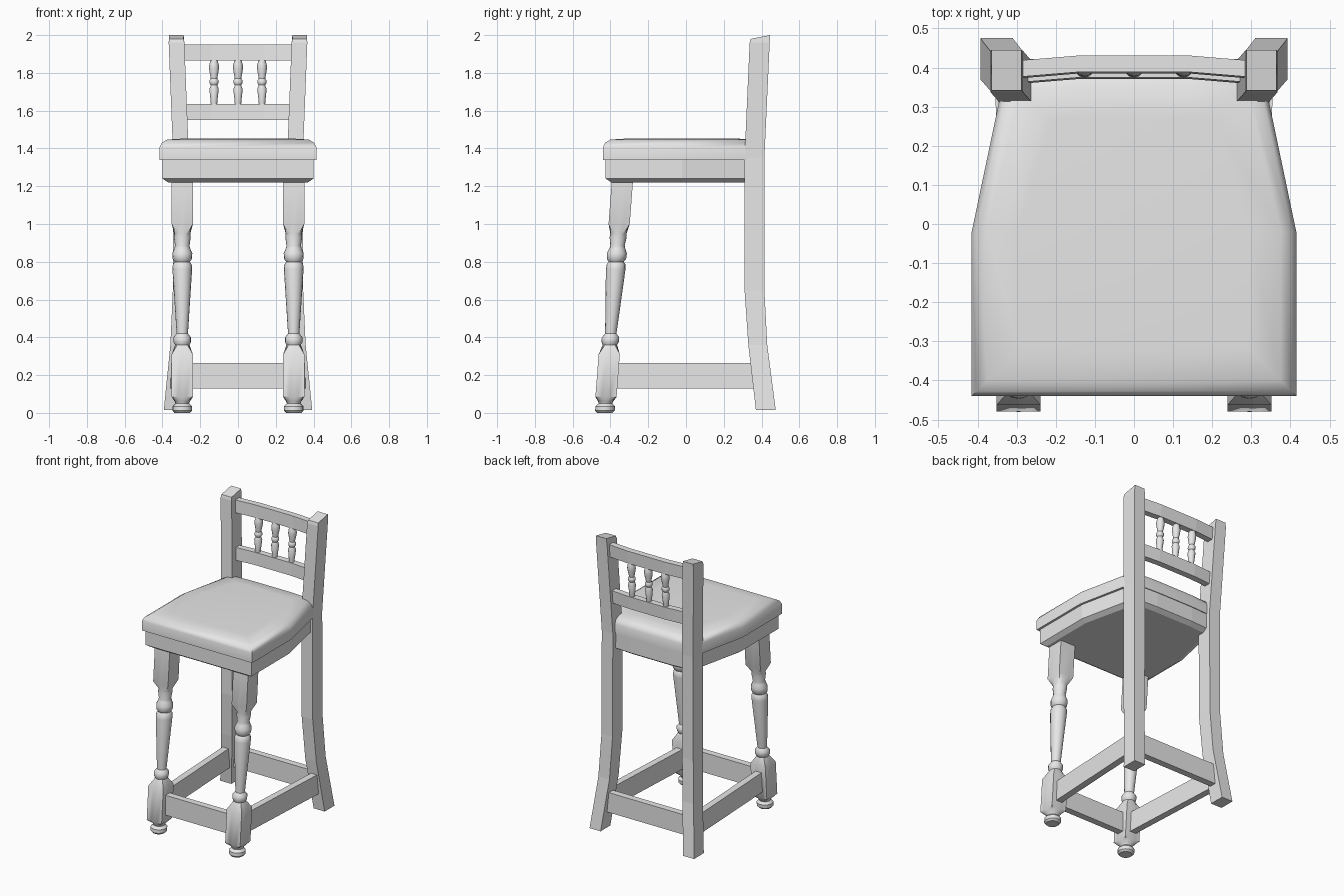
import bpy, bmesh, math
from mathutils import Vector

if "Cube" in bpy.data.objects:
    bpy.data.objects.remove(bpy.data.objects["Cube"], do_unlink=True)

grey = bpy.data.materials.new("plain grey")
grey.use_nodes = True
grey.diffuse_color = (0.8, 0.8, 0.8, 1)
grey.node_tree.nodes["Principled BSDF"].inputs["Base Color"].default_value = (0.8, 0.8, 0.8, 1)


def loft(name, rings, smooth=0):
    """Skin a stack of closed rings and cap both ends."""
    bm = bmesh.new()
    rows = [[bm.verts.new(p) for p in ring] for ring in rings]
    n = len(rows[0])
    for a, b in zip(rows, rows[1:]):
        for i in range(n):
            j = (i + 1) % n
            bm.faces.new((a[i], a[j], b[j], b[i]))
    bm.faces.new(rows[0][::-1])
    bm.faces.new(rows[-1])
    bmesh.ops.recalc_face_normals(bm, faces=bm.faces)
    mesh = bpy.data.meshes.new(name)
    bm.to_mesh(mesh)
    bm.free()
    mesh.materials.append(grey)
    obj = bpy.data.objects.new(name, mesh)
    bpy.context.collection.objects.link(obj)
    if smooth:
        bpy.ops.object.select_all(action='DESELECT')
        obj.select_set(True)
        bpy.context.view_layer.objects.active = obj
        bpy.ops.object.shade_smooth_by_angle(angle=math.radians(smooth))
    return obj


def rect(x0, x1, y0, y1, z0, z1=None):
    z1 = z0 if z1 is None else z1
    return [(x0, y0, z0), (x1, y0, z0), (x1, y1, z1), (x0, y1, z1)]


def turned(name, x, y, lean, profile, sides=16):
    """Turned post; each profile entry is (height, radius, square?)."""
    rings = []
    for z, r, square in profile:
        ring = []
        for k in range(sides):
            a = 2 * math.pi * k / sides
            c, s = math.cos(a), math.sin(a)
            d = r / max(abs(c), abs(s)) if square else r
            ring.append((x + d * c, y + lean * z + d * s, z))
        rings.append(ring)
    return loft(name, rings, 40)


def rail(name, path, thick, z0, z1, lean=0):
    """Flat board that follows a path seen from above."""
    pts = [Vector(p) for p in path]
    rings = []
    for i, p in enumerate(pts):
        d = pts[min(i + 1, len(pts) - 1)] - pts[max(i - 1, 0)]
        n = Vector((-d.y, d.x)).normalized() * thick / 2
        rings.append([(p.x + s * n.x, p.y + s * n.y + lean * (z - z0), z)
                      for s, z in ((-1, z0), (1, z0), (1, z1), (-1, z1))])
    return loft(name, rings)


# Seat: frame and padded cushion share a tapered outline
def outline(half, front, back, inset, z):
    k = half - inset
    return [(-k, front + inset, z), (k, front + inset, z), (k, -0.02, z),
            (k - 0.085, back - inset, z), (0.14, back + 0.01 - inset, z),
            (-0.14, back + 0.01 - inset, z), (-k + 0.085, back - inset, z), (-k, -0.02, z)]


loft("seat_frame", [outline(0.40, -0.425, 0.38, i, z)
                    for i, z in ((0.03, 1.22), (0, 1.24), (0, 1.34))])
loft("seat_cushion", [outline(0.415, -0.44, 0.385, i, z)
                      for i, z in ((0, 1.34), (0, 1.405), (0.012, 1.43), (0.04, 1.447), (0.12, 1.452))], 50)

# Front legs: square blocks blended into turned sections
LEG = [(0, 0.04, 0), (0.012, 0.052, 0), (0.035, 0.052, 0), (0.05, 0.036, 0), (0.06, 0.04, 0),
       (0.085, 0.056, 1), (0.31, 0.056, 1), (0.36, 0.038, 0), (0.375, 0.046, 0),
       (0.4, 0.046, 0), (0.42, 0.03, 0), (0.45, 0.032, 0), (0.76, 0.052, 0), (0.785, 0.05, 0),
       (0.8, 0.04, 0), (0.815, 0.051, 0), (0.845, 0.053, 0), (0.87, 0.042, 0), (0.885, 0.038, 0),
       (0.93, 0.045, 0), (0.95, 0.043, 0), (1.0, 0.056, 1), (1.23, 0.056, 1)]
# Back legs: (height, inner x, front y, back y)
BACK = [(0.015, 0.31, 0.37, 0.475), (0.36, 0.275, 0.33, 0.43), (0.65, 0.262, 0.31, 0.415),
        (1.35, 0.26, 0.31, 0.415), (1.96, 0.284, 0.337, 0.443)]
for side, s in (("left", 1), ("right", -1)):
    turned(side + "_front_leg", s * 0.295, -0.43, 0.076, LEG)
    rings = [rect(s * x, s * (x + 0.083), y0, y1, z) for z, x, y0, y1 in BACK]
    rings.append(rect(s * 0.288, s * 0.364, 0.342, 0.445, 1.98, 2.0))
    loft(side + "_back_leg", rings)
    rail(side + "_stretcher", [(s * 0.295, -0.41), (s * 0.335, 0.38)], 0.045, 0.13, 0.265)

# Front and back stretchers
rail("front_stretcher", [(-0.28, -0.415), (0.28, -0.415)], 0.045, 0.13, 0.265)
rail("back_stretcher", [(-0.31, 0.4), (0.31, 0.4)], 0.045, 0.13, 0.265)

# Curved back rails
for name, y, z in (("lower_back_rail", 0.378, 1.55), ("upper_back_rail", 0.392, 1.865)):
    rail(name, [(-0.31, y), (-0.14, y + 0.014), (0.14, y + 0.014), (0.31, y)], 0.042, z, z + 0.085, 0.045)

# Turned back spindles
SPINDLE = [(1.62, 0.016, 0), (1.65, 0.018, 0), (1.715, 0.025, 0), (1.735, 0.017, 0), (1.745, 0.024, 0),
           (1.76, 0.024, 0), (1.77, 0.017, 0), (1.825, 0.027, 0), (1.845, 0.025, 0), (1.875, 0.016, 0)]
for name, x in (("left", 0.127), ("middle", 0), ("right", -0.127)):
    turned(name + "_spindle", x, 0.322, 0.045, SPINDLE, 12)
